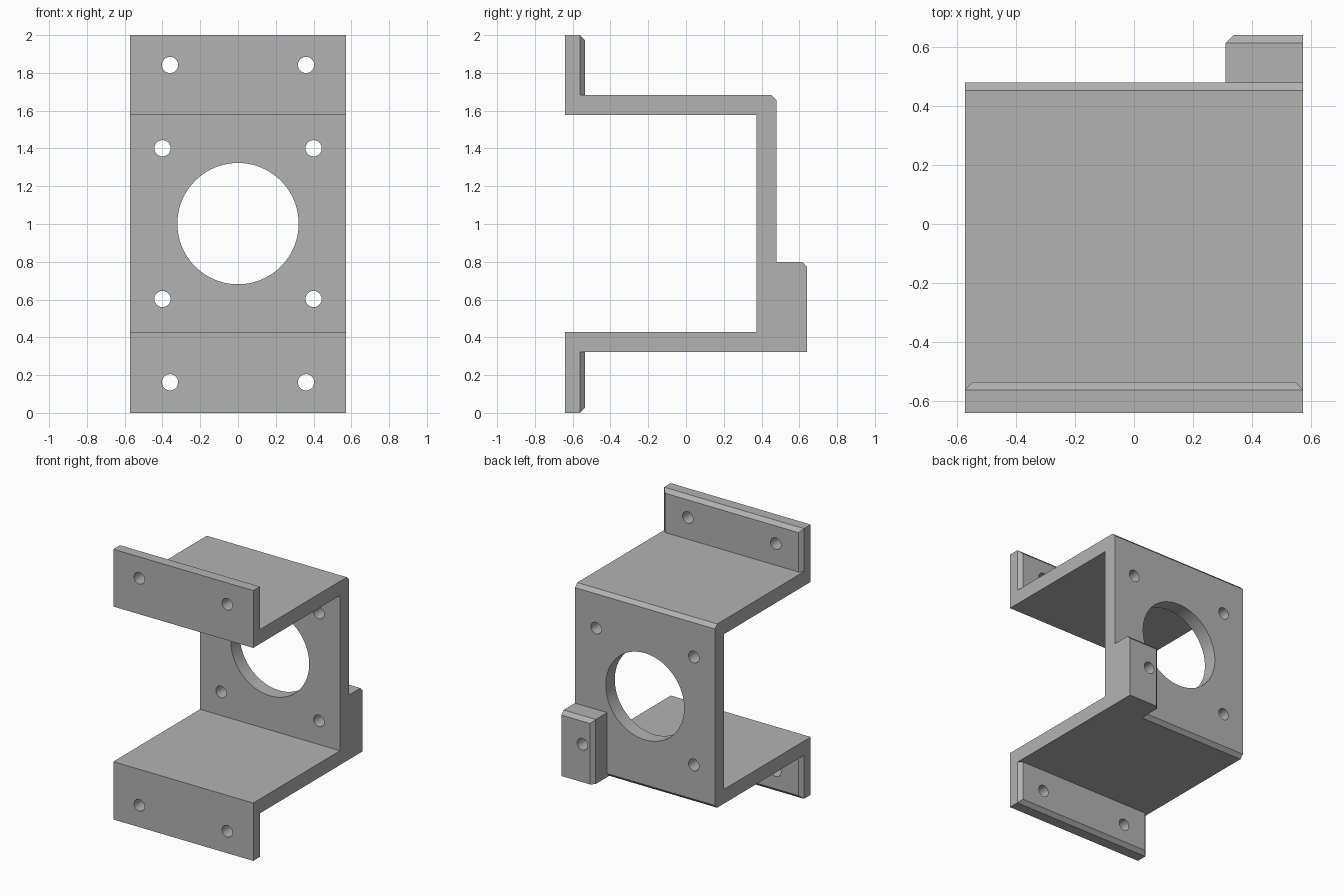
import bpy, bmesh, math
from mathutils import Vector, Matrix

cube = bpy.data.objects.get("Cube")
if cube:
    bpy.data.objects.remove(cube, do_unlink=True)

HALF_W, FRONT, BACK = 0.573, -0.64, 0.48
FLANGE_BACK, LUG_BACK = -0.535, 0.64
LOW, HIGH, MID = 0.322, 1.682, 1.002
WALL, CHAMFER = 0.106, 0.027

grey = bpy.data.materials.new("bracket grey")
grey.use_nodes = True
grey.diffuse_color = (0.45, 0.45, 0.45, 1)
grey.node_tree.nodes["Principled BSDF"].inputs["Base Color"].default_value = grey.diffuse_color


def make_object(name, bm):
    bmesh.ops.recalc_face_normals(bm, faces=bm.faces)
    mesh = bpy.data.meshes.new(name)
    bm.to_mesh(mesh)
    bm.free()
    mesh.materials.append(grey)
    obj = bpy.data.objects.new(name, mesh)
    bpy.context.collection.objects.link(obj)
    return obj


def chamfer(bm, rule):
    """Bevel each edge whose midpoint passes the rule."""
    edges = [e for e in bm.edges if rule((e.verts[0].co + e.verts[1].co) / 2)]
    bmesh.ops.bevel(bm, geom=edges, offset=CHAMFER, segments=1, affect='EDGES')


def near(a, b):
    return abs(a - b) < 1e-4


def box(name, lo, hi, rule):
    lo, hi = Vector(lo), Vector(hi)
    bm = bmesh.new()
    bmesh.ops.create_cube(bm, size=1)
    for v in bm.verts:
        v.co = (lo + hi) / 2 + v.co * (hi - lo)
    chamfer(bm, rule)
    return make_object(name, bm)


def combine(target, tool, operation):
    mod = target.modifiers.new(operation, 'BOOLEAN')
    mod.operation, mod.solver, mod.object = operation, 'EXACT', tool
    bpy.context.view_layer.objects.active = target
    bpy.ops.object.modifier_apply(modifier=mod.name)
    bpy.data.objects.remove(tool, do_unlink=True)


# Channel: a C-shaped side profile swept across the width
profile = [(FRONT, LOW), (BACK, LOW), (BACK, HIGH), (FRONT, HIGH),
           (FRONT, HIGH - WALL), (BACK - WALL, HIGH - WALL),
           (BACK - WALL, LOW + WALL), (FRONT, LOW + WALL)]
bm = bmesh.new()
face = bm.faces.new([bm.verts.new((-HALF_W, y, z)) for y, z in profile])
swept = bmesh.ops.extrude_face_region(bm, geom=[face])["geom"]
bmesh.ops.translate(bm, vec=(2 * HALF_W, 0, 0),
                    verts=[g for g in swept if isinstance(g, bmesh.types.BMVert)])
chamfer(bm, lambda m: near(m.x, 0) and near(m.y, BACK))
bracket = make_object("motor_bracket", bm)

# Mounting flanges, chamfered on the outer rear edges
for name, z0, z1, tip in (("lower_flange", 0, LOW, 0), ("upper_flange", HIGH, 2, 2)):
    flange = box(name, (-HALF_W, FRONT, z0), (HALF_W, FLANGE_BACK, z1),
                 lambda m: near(m.y, FLANGE_BACK) and (near(abs(m.x), HALF_W) or near(m.z, tip)))
    combine(bracket, flange, 'UNION')

# Rear lug at the lower left corner
LUG_X, LUG_TOP = 0.31, 0.80
lug = box("rear_lug", (LUG_X, BACK - WALL / 2, LOW), (HALF_W, LUG_BACK, LUG_TOP),
          lambda m: near(m.y, LUG_BACK) and (near(m.x, LUG_X) or near(m.z, LUG_TOP)))
combine(bracket, lug, 'UNION')


# Round holes along y
def drill(x, z, radius, y, depth, sides):
    bm = bmesh.new()
    bmesh.ops.create_cone(bm, cap_ends=True, segments=sides, radius1=radius,
                          radius2=radius, depth=depth,
                          matrix=Matrix.Translation((x, y, z)) @ Matrix.Rotation(math.pi / 2, 4, 'X'))
    combine(bracket, make_object("hole_cutter", bm), 'DIFFERENCE')


drill(0, MID, 0.321, BACK, 0.6, 96)
for sx in (-1, 1):
    for sz in (-1, 1):
        drill(sx * 0.40, MID + sz * 0.399, 0.043, BACK, 0.6, 32)
        drill(sx * 0.36, MID + sz * 0.84, 0.043, FRONT, 0.4, 32)

# Merge flat regions and smooth only the hole walls
bm = bmesh.new()
bm.from_mesh(bracket.data)
bmesh.ops.remove_doubles(bm, verts=bm.verts, dist=1e-5)
bmesh.ops.dissolve_limit(bm, angle_limit=math.radians(1), verts=bm.verts, edges=bm.edges)
bm.to_mesh(bracket.data)
bm.free()
bpy.ops.object.select_all(action='DESELECT')
bracket.select_set(True)
bpy.context.view_layer.objects.active = bracket
bpy.ops.object.shade_smooth_by_angle(angle=math.radians(30))
